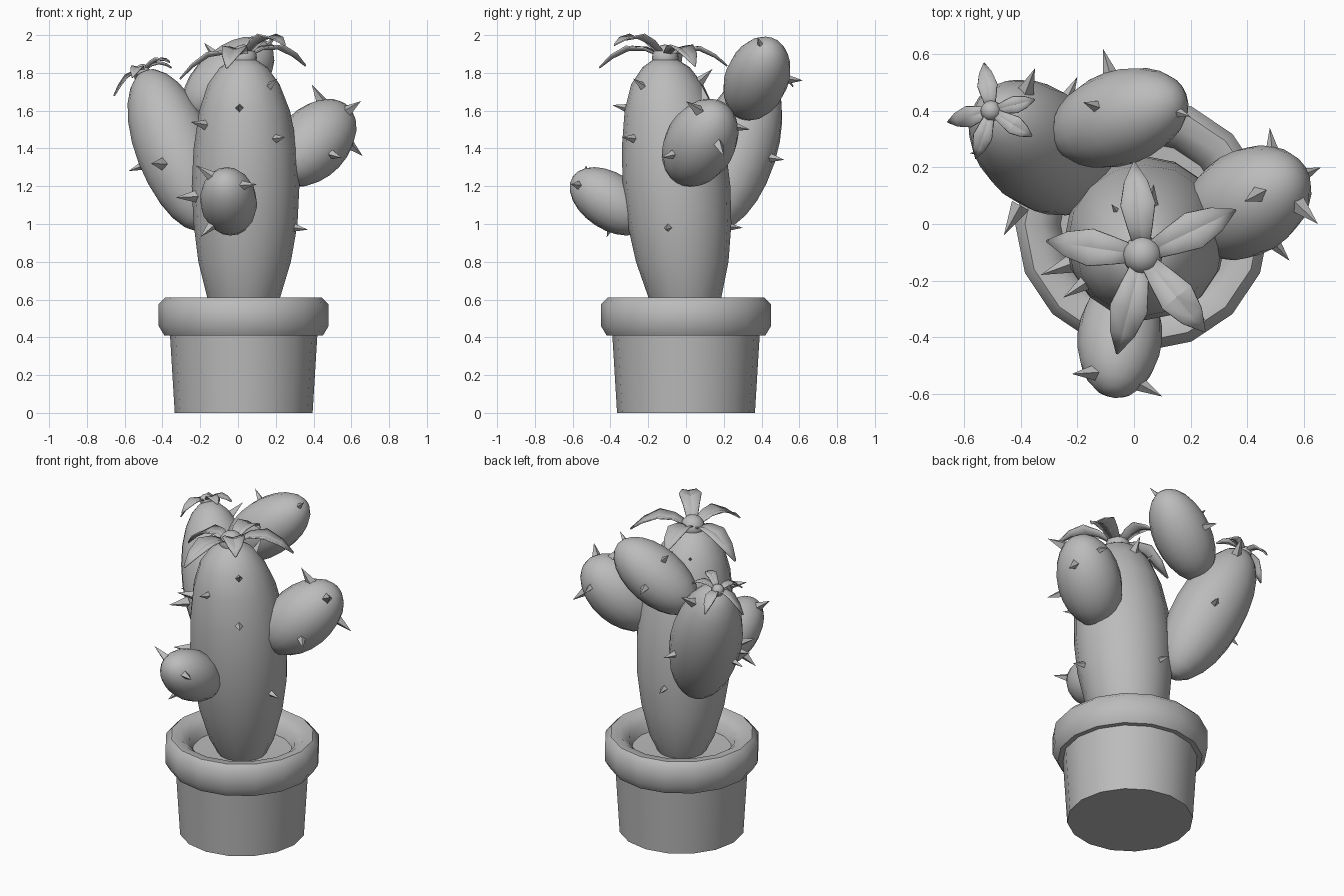
import bpy, bmesh, math
from mathutils import Vector, Matrix

default = bpy.data.objects.get("Cube")
if default:
    bpy.data.objects.remove(default, do_unlink=True)

grey = bpy.data.materials.new("plain grey")
grey.use_nodes = True
grey.diffuse_color = (0.5, 0.5, 0.5, 1)
grey.node_tree.nodes["Principled BSDF"].inputs["Base Color"].default_value = (0.5, 0.5, 0.5, 1)


def finish(bm, name, smooth_angle=None):
    """Turn a bmesh into a scene object with the shared material."""
    bmesh.ops.recalc_face_normals(bm, faces=bm.faces)
    mesh = bpy.data.meshes.new(name)
    bm.to_mesh(mesh)
    bm.free()
    mesh.materials.append(grey)
    obj = bpy.data.objects.new(name, mesh)
    bpy.context.collection.objects.link(obj)
    if smooth_angle:
        bpy.ops.object.select_all(action='DESELECT')
        obj.select_set(True)
        bpy.context.view_layer.objects.active = obj
        bpy.ops.object.shade_smooth_by_angle(angle=math.radians(smooth_angle))
    return obj


def loft(name, rings, smooth_angle, sides=16):
    """Stack round rings, each given as centre x, centre y, height, radius."""
    bm = bmesh.new()
    loops = []
    for x, y, z, radius in rings:
        loops.append([bm.verts.new((x + radius * math.cos(math.tau * i / sides),
                                    y + radius * math.sin(math.tau * i / sides), z))
                      for i in range(sides)])
    for low, high in zip(loops, loops[1:]):
        for i in range(sides):
            j = (i + 1) % sides
            bm.faces.new((low[i], low[j], high[j], high[i]))
    bm.faces.new(loops[0])
    bm.faces.new(loops[-1])
    return finish(bm, name, smooth_angle)


def egg(name, centre, axis, radius):
    """Ellipsoid stretched along a half-axis vector."""
    axis = Vector(axis)
    bm = bmesh.new()
    bmesh.ops.create_uvsphere(bm, u_segments=16, v_segments=12, radius=1)
    turn = axis.to_track_quat('Z', 'Y').to_matrix().to_4x4()
    size = Matrix.Diagonal((radius, radius, axis.length, 1))
    bm.transform(Matrix.Translation(centre) @ turn @ size)
    return finish(bm, name, 60)


def spike(name, tip, centre, axis):
    """Small pyramid whose base sinks towards the nearest point of a limb's core."""
    tip, centre, axis = Vector(tip), Vector(centre), Vector(axis)
    along = (tip - centre).dot(axis) / axis.length_squared
    core = centre + axis * max(-0.6, min(0.6, along * 0.8))
    direction = (tip - core).normalized()
    length = 0.12
    bm = bmesh.new()
    bmesh.ops.create_cone(bm, segments=4, radius1=0.034, radius2=0, depth=length, cap_ends=True)
    bmesh.ops.remove_doubles(bm, verts=bm.verts, dist=0.0001)
    turn = direction.to_track_quat('Z', 'Y').to_matrix().to_4x4()
    bm.transform(Matrix.Translation(tip - direction * length / 2) @ turn)
    finish(bm, name)


def petal(name, root, tip):
    """Creased, arched leaf shape running from root to tip."""
    root, tip = Vector(root), Vector(tip)
    span = tip - root
    length = span.length
    side = Vector((-span.y, span.x, 0)).normalized()
    bm = bmesh.new()
    rows = []
    for t, width in ((0, 0.06), (0.3, 0.13), (0.55, 0.18), (0.8, 0.12), (1, 0.01)):
        mid = root + span * t + Vector((0, 0, 0.2 * length * math.sin(math.pi * t)))
        edge = side * width * length
        lift = Vector((0, 0, width * length * 0.3))
        rows.append([bm.verts.new(p) for p in (mid - edge + lift, mid, mid + edge + lift)])
    for a, b in zip(rows, rows[1:]):
        for i in range(2):
            bm.faces.new((a[i], a[i + 1], b[i + 1], b[i]))
    obj = finish(bm, name, 25)
    shell = obj.modifiers.new("thickness", 'SOLIDIFY')
    shell.thickness = 0.008


def flower(name, centre, ball, tips):
    egg(name + "_centre", centre, (0, 0, ball), ball)
    for i, tip in enumerate(tips):
        petal(f"{name}_petal_{i}", centre, tip)


# Pot with a rolled rim and soil inside
pot_profile = [(0.365, 0), (0.39, 0.41), (0.42, 0.41), (0.45, 0.46), (0.45, 0.575),
               (0.415, 0.61), (0.36, 0.605), (0.31, 0.565), (0.29, 0.51), (0.05, 0.5)]
loft("pot", [(0.03, 0, z, r) for r, z in pot_profile], 50)

# Main stem, leaning slightly forward
loft("main_stem", [(0.03, 0, 0.48, 0.13), (0.03, -0.005, 0.6, 0.19), (0.035, -0.02, 0.8, 0.245),
                   (0.04, -0.035, 1, 0.275), (0.04, -0.05, 1.2, 0.285), (0.04, -0.065, 1.4, 0.275),
                   (0.035, -0.085, 1.6, 0.24), (0.03, -0.1, 1.74, 0.19),
                   (0.03, -0.105, 1.83, 0.125), (0.03, -0.11, 1.88, 0.05)], 60)

# Limbs: centre, half axis, radius, and the tips of their spikes
limbs = {
    "front_arm": ((-0.05, -0.4, 1.12), (-0.02, -0.2, 0.13), 0.15,
                  [(-0.22, -0.53, 1.31), (0.1, -0.61, 1.21), (-0.2, -0.42, 0.93)]),
    "left_arm": ((0.4, 0.075, 1.43), (0.176, 0.108, 0.188), 0.187,
                 [(0.39, 0.08, 1.74), (0.65, 0, 1.65), (0.66, 0.2, 1.36),
                  (0.55, -0.13, 1.35), (0.48, 0.34, 1.5)]),
    "back_right_arm": ((-0.33, 0.27, 1.39), (-0.163, 0.134, 0.42), 0.21,
                       [(-0.46, -0.04, 1.32), (-0.58, 0.25, 1.28),
                        (-0.2, 0.52, 1.34), (-0.35, 0.55, 1.78)]),
    "back_top_arm": ((-0.05, 0.375, 1.77), (0.215, 0.075, 0.18), 0.168,
                     [(-0.11, 0.62, 1.76), (-0.18, 0.43, 1.96), (0.2, 0.38, 1.99)]),
}
for name, (centre, axis, radius, tips) in limbs.items():
    egg(name, centre, axis, radius)
    for i, tip in enumerate(tips):
        spike(f"{name}_spike_{i}", tip, centre, axis)

# Spikes on the main stem
stem_tips = [(0, -0.39, 1.63), (0.21, -0.28, 1.77), (-0.25, -0.26, 1.54), (0.25, -0.34, 1.46),
             (-0.33, -0.18, 1.14), (0.37, -0.11, 0.97), (0.07, 0.14, 1.82),
             (-0.08, 0.07, 1.78), (-0.02, 0.3, 0.98)]
for i, tip in enumerate(stem_tips):
    spike(f"stem_spike_{i}", tip, (0.035, -0.05, 1.2), (0, -0.05, 0.68))

# Flowers
flower("large_flower", (0.03, -0.11, 1.88), 0.07,
       [(0, 0.22, 1.84), (0.36, 0.05, 1.84), (0.25, -0.38, 1.95),
        (-0.06, -0.46, 1.83), (-0.31, -0.06, 1.77)])
flower("small_flower", (-0.505, 0.4, 1.81), 0.037,
       [(-0.53, 0.57, 1.73), (-0.35, 0.44, 1.83), (-0.36, 0.31, 1.86),
        (-0.56, 0.23, 1.78), (-0.66, 0.36, 1.68)])
